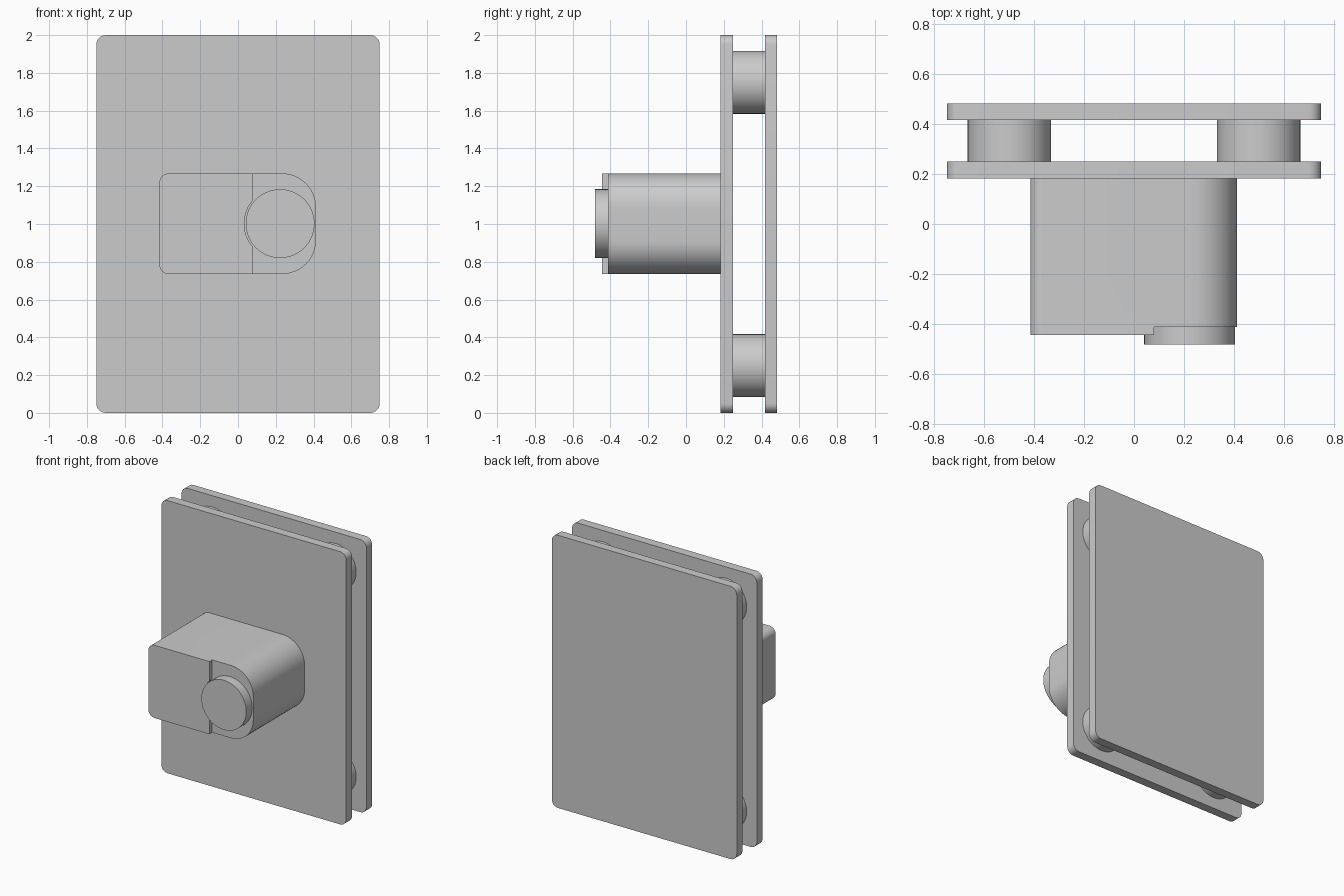
import bpy, bmesh
from math import radians, cos, sin, acos, degrees

if "Cube" in bpy.data.objects:
    bpy.data.objects.remove(bpy.data.objects["Cube"])


def arc(cx, cz, r, a0, a1, n):
    return [(cx + r * cos(radians(a0 + (a1 - a0) * i / n)),
             cz + r * sin(radians(a0 + (a1 - a0) * i / n))) for i in range(n + 1)]


def rounded(x0, x1, z0, z1, r_left, r_right, n=12):
    l, r = r_left, r_right
    return (arc(x1 - r, z0 + r, r, -90, 0, n) + arc(x1 - r, z1 - r, r, 0, 90, n)
            + arc(x0 + l, z1 - l, l, 90, 180, n) + arc(x0 + l, z0 + l, l, 180, 270, n))


def smooth(ob):
    bpy.ops.object.select_all(action='DESELECT')
    ob.select_set(True)
    bpy.context.view_layer.objects.active = ob
    bpy.ops.object.shade_smooth_by_angle(angle=radians(30))


def extrude(name, profile, y0, y1):
    """Extrude an xz outline along y."""
    bm = bmesh.new()
    face = bm.faces.new([bm.verts.new((x, y0, z)) for x, z in profile])
    res = bmesh.ops.extrude_face_region(bm, geom=[face], use_keep_orig=True)
    verts = [v for v in res['geom'] if isinstance(v, bmesh.types.BMVert)]
    bmesh.ops.translate(bm, verts=verts, vec=(0, y1 - y0, 0))
    bmesh.ops.recalc_face_normals(bm, faces=bm.faces[:])
    me = bpy.data.meshes.new(name)
    bm.to_mesh(me)
    bm.free()
    ob = bpy.data.objects.new(name, me)
    bpy.context.collection.objects.link(ob)
    smooth(ob)
    return ob


def cylinder(name, x, z, r, y0, y1):
    bpy.ops.mesh.primitive_cylinder_add(vertices=64, radius=r, depth=y1 - y0,
                                        location=(x, (y0 + y1) / 2, z),
                                        rotation=(radians(90), 0, 0))
    ob = bpy.context.object
    ob.name = name
    smooth(ob)


# Front and back plates
plate = rounded(-0.75, 0.75, 0, 2, 0.05, 0.05, 6)
extrude("front_plate", plate, 0.183, 0.25)
extrude("back_plate", plate, 0.417, 0.483)

# Spacers between the plates
for row, z in (("lower", 0.25), ("upper", 1.75)):
    for side, x in (("left", -0.5), ("right", 0.5)):
        cylinder(f"{row}_{side}_spacer", x, z, 0.167, 0.25, 0.417)

# Housing block with a shallow step and a round clearance for the button
housing = extrude("housing", rounded(-0.416, 0.413, 0.735, 1.268, 0.05, 0.18), -0.445, 0.183)
BX, BZ, CLEAR, STEP = 0.223, 1.002, 0.19, 0.08
a = degrees(acos((BX - STEP) / CLEAR))
cut = ([(STEP, 0.6)] + arc(BX, BZ, CLEAR, 180 + a, 180 - a, 16)
       + [(STEP, 1.4), (0.6, 1.4), (0.6, 0.6)])
cutter = extrude("step_cutter", cut, -0.6, -0.413)
cutter.hide_render = True
mod = housing.modifiers.new("step", 'BOOLEAN')
mod.operation = 'DIFFERENCE'
mod.solver = 'EXACT'
mod.object = cutter
bpy.context.view_layer.objects.active = housing
bpy.ops.object.modifier_apply(modifier="step")
bpy.data.objects.remove(cutter)
smooth(housing)

# Round button
cylinder("button", BX, BZ, 0.182, -0.483, -0.413)
